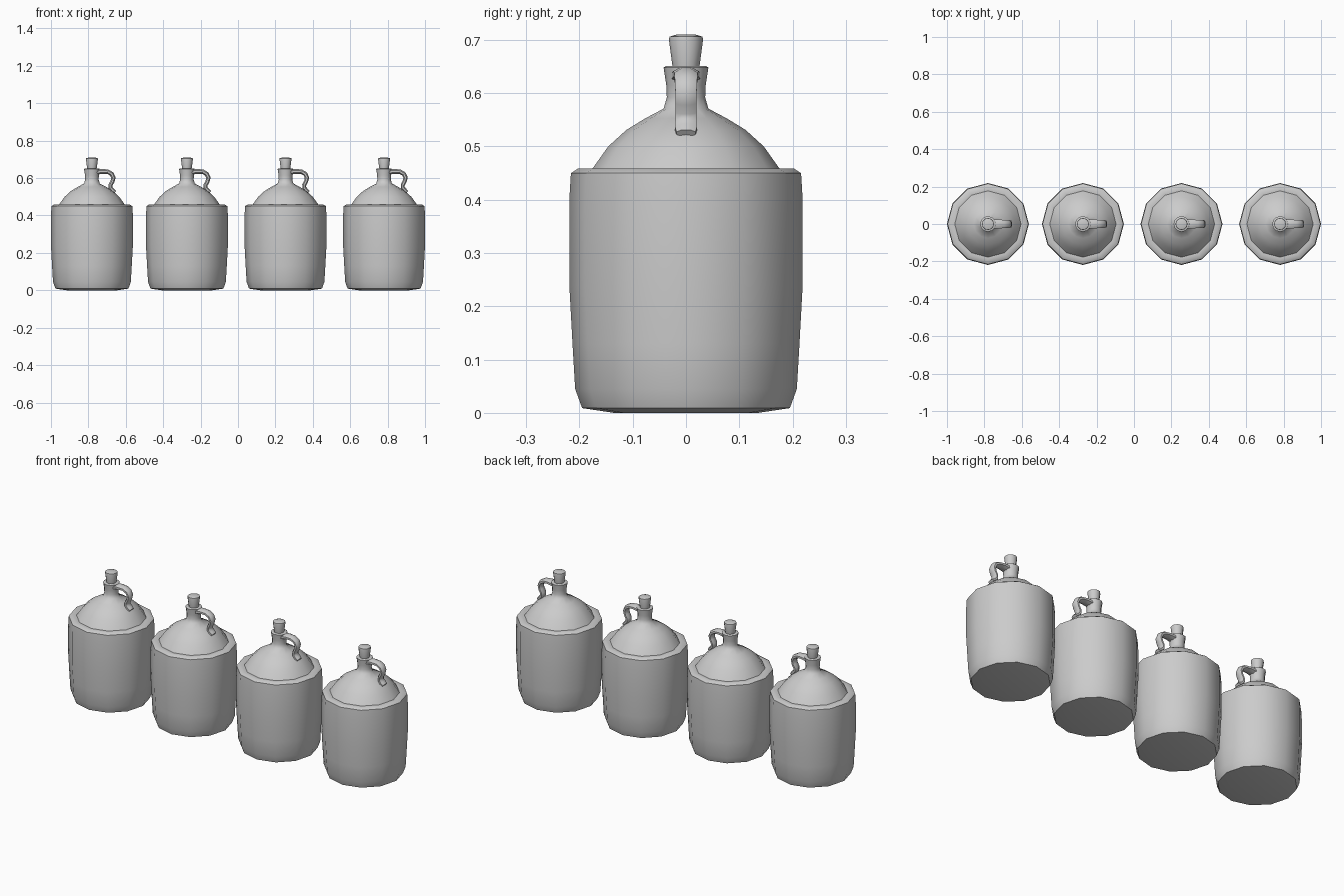
import bpy, bmesh, math
from mathutils import Vector

if "Cube" in bpy.data.objects:
    bpy.data.objects.remove(bpy.data.objects["Cube"])


def finish(name, bm, x, angle):
    bmesh.ops.remove_doubles(bm, verts=bm.verts, dist=1e-5)
    bmesh.ops.recalc_face_normals(bm, faces=bm.faces)
    mesh = bpy.data.meshes.new(name)
    bm.to_mesh(mesh)
    bm.free()
    ob = bpy.data.objects.new(name, mesh)
    bpy.context.collection.objects.link(ob)
    ob.location.x = x
    bpy.ops.object.select_all(action='DESELECT')
    ob.select_set(True)
    bpy.context.view_layer.objects.active = ob
    bpy.ops.object.shade_smooth_by_angle(angle=math.radians(angle))
    return ob


def skin(bm, rings):
    """Bridge closed rings of points and cap both ends."""
    rings = [[bm.verts.new(p) for p in r] for r in rings]
    n = len(rings[0])
    for a, b in zip(rings, rings[1:]):
        for i in range(n):
            j = (i + 1) % n
            bm.faces.new((a[i], a[j], b[j], b[i]))
    bm.faces.new(rings[0][::-1])
    bm.faces.new(rings[-1])


def turned(name, profile, sides, x, angle=50):
    bm = bmesh.new()
    skin(bm, [[(r * math.cos(2 * math.pi * i / sides),
                r * math.sin(2 * math.pi * i / sides), z)
               for i in range(sides)] for r, z in profile])
    return finish(name, bm, x, angle)


def swept_handle(name, path, x, sides=8):
    """Sweep a flattened oval along a path of (x, z, half width, half thickness)."""
    bm = bmesh.new()
    pts = [Vector((p[0], 0, p[1])) for p in path]
    rings = []
    for k, p in enumerate(pts):
        t = (pts[min(k + 1, len(pts) - 1)] - pts[max(k - 1, 0)]).normalized()
        side = Vector((-t.z, 0, t.x))
        w, h = path[k][2:]
        ring = []
        for i in range(sides):
            a = 2 * math.pi * (i + 0.5) / sides
            ring.append(p + side * (h * math.sin(a) * 1.08) + Vector((0, w * math.cos(a) * 1.08, 0)))
        rings.append(ring)
    skin(bm, rings)
    return finish(name, bm, x, 60)


body = [(0.135, 0.0), (0.195, 0.009), (0.208, 0.045), (0.213, 0.13), (0.219, 0.24),
        (0.219, 0.40), (0.216, 0.45), (0.202, 0.459), (0.178, 0.456)]
shoulder = [(0.178, 0.455), (0.146, 0.50), (0.112, 0.531), (0.076, 0.553), (0.042, 0.571),
            (0.036, 0.592), (0.037, 0.615), (0.042, 0.648), (0.038, 0.651), (0.024, 0.649)]
cork = [(0.024, 0.64), (0.026, 0.655), (0.032, 0.700), (0.031, 0.706), (0.018, 0.710)]
handle = [(0.025, 0.632, 0.026, 0.014), (0.055, 0.636, 0.024, 0.013), (0.085, 0.634, 0.022, 0.012),
          (0.106, 0.622, 0.021, 0.012), (0.115, 0.602, 0.020, 0.012), (0.110, 0.582, 0.020, 0.011),
          (0.100, 0.564, 0.020, 0.011), (0.100, 0.548, 0.020, 0.011), (0.111, 0.535, 0.021, 0.011),
          (0.124, 0.525, 0.018, 0.008)]

# Row of four matching jugs
for n, x in enumerate((-0.781, -0.273, 0.254, 0.781), 1):
    turned(f"jug_body_{n}", body, 12, x)
    turned(f"jug_shoulder_and_neck_{n}", shoulder, 12, x)
    turned(f"jug_cork_{n}", cork, 12, x)
    swept_handle(f"jug_handle_{n}", handle, x)
